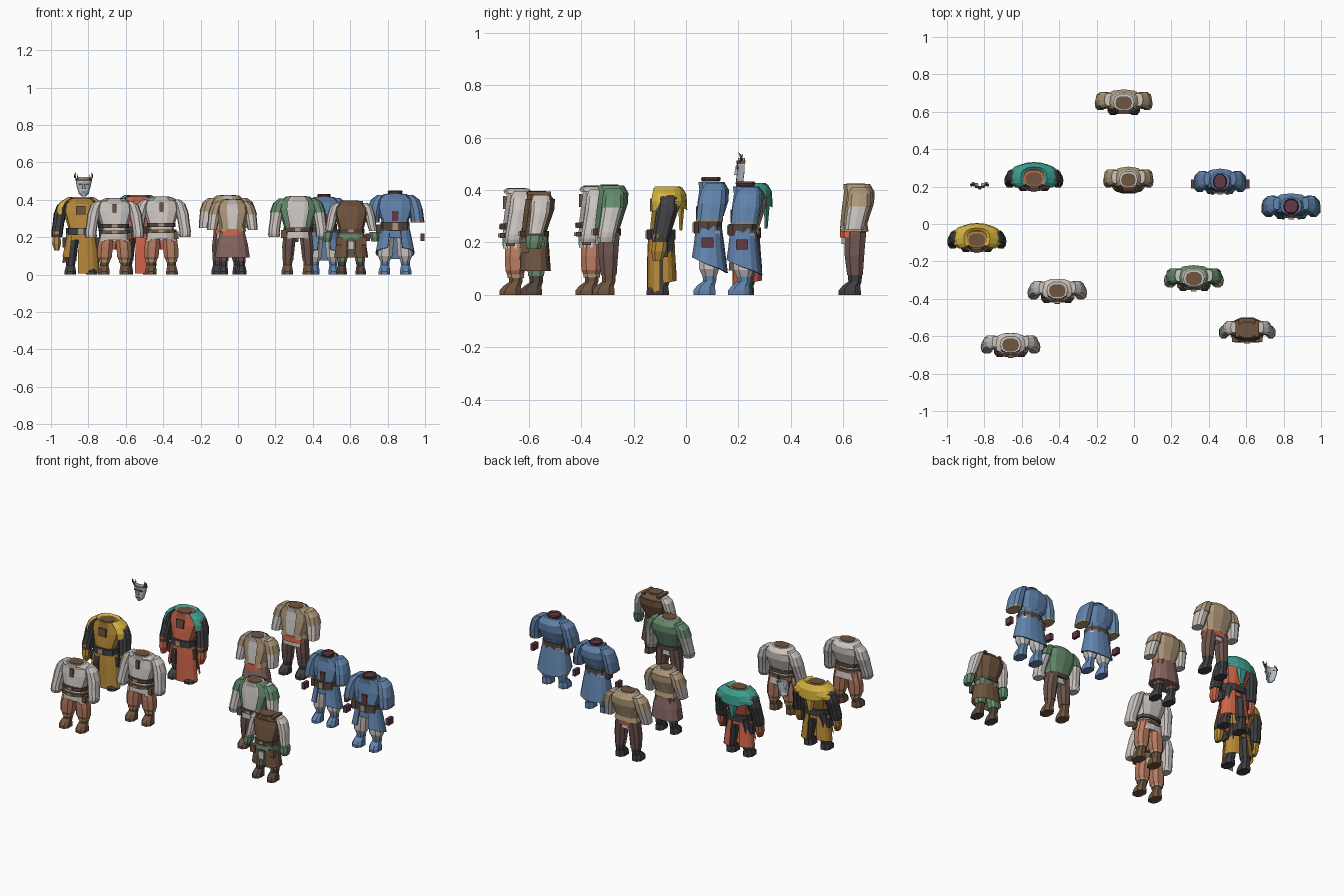
import bpy, bmesh
from math import sin, cos, pi

COL = dict(white=(.60, .56, .53), rust=(.48, .2, .12), brown=(.16, .09, .05), dark=(.09, .06, .05),
           tan=(.42, .31, .19), red=(.62, .13, .07), teal=(.05, .36, .28), green=(.13, .26, .15),
           yellow=(.68, .46, .05), orange=(.48, .25, .04), black=(.05, .05, .055), blue=(.12, .23, .42),
           maroon=(.13, .04, .06), umber=(.15, .09, .08), grey=(.45, .5, .56), skirt=(.24, .13, .12))
O, S, PRE = (0, 0), (1, 1), ''


def mat(c):
    m = bpy.data.materials.get(c) or bpy.data.materials.new(c)
    m.diffuse_color = (*COL[c], 1)
    return m


def loft(name, secs, color, n=10, arc=None, tilt=0, side=1, cap=True, sup=.8):
    """Stack of horizontal rings (cx, cy, z, rx, ry); arc = open sheet between two angles from the front."""
    bm, rings = bmesh.new(), []
    a0, a1 = arc or (pi / n, pi / n + 2 * pi)
    pw = lambda v: abs(v) ** sup * (1 if v > 0 else -1)
    for i, (cx, cy, z, rx, ry) in enumerate(secs):
        t = tilt if i == len(secs) - 1 else 0
        ring = []
        for k in range(n + 1 if arc else n):
            a = a0 + (a1 - a0) * k / n
            ring.append(bm.verts.new((O[0] + S[0] * side * (cx + rx * pw(sin(a))),
                                      O[1] + cy - ry * pw(cos(a)), S[1] * (z + t * cos(a)))))
        rings.append(ring)
    for p, q in zip(rings, rings[1:]):
        for k in range(n):
            j = (k + 1) if arc else (k + 1) % n
            bm.faces.new((p[k], p[j], q[j], q[k]))
    if cap and not arc:
        bm.faces.new(rings[0])
        bm.faces.new(rings[-1])
    bmesh.ops.recalc_face_normals(bm, faces=bm.faces)
    me = bpy.data.meshes.new(name)
    bm.to_mesh(me)
    bm.free()
    ob = bpy.data.objects.new(PRE + name, me)
    me.materials.append(mat(color))
    bpy.context.collection.objects.link(ob)
    return ob


def pair(name, secs, color, **k):
    for s, w in ((1, '_right'), (-1, '_left')):
        loft(name + w, secs, color, side=s, **k)


def box(name, c, size, color, side=1):
    x, y, z = c
    w, d, h = [v / 2 for v in size]
    loft(name, [(x, y, z - h, w * 1.414, d * 1.414), (x, y, z + h, w * 1.414, d * 1.414)], color,
         n=4, side=side, sup=1)


def grow(secs, d):
    return [(x, y, z, rx + d, ry + d) for x, y, z, rx, ry in secs]


TORSO = [(0, -.008, .19, .072, .045), (0, -.008, .25, .066, .043), (0, 0, .29, .078, .048),
         (0, .012, .345, .096, .054), (0, .016, .385, .09, .052), (0, .006, .414, .056, .045)]
ARM = [(.078, .02, .402, .02, .03), (.098, .018, .378, .03, .038), (.112, .015, .33, .034, .041),
       (.12, .004, .28, .031, .037), (.127, -.005, .235, .031, .035), (.127, -.01, .205, .029, .033)]
LEG = [(.04, .002, .235, .036, .043), (.05, -.002, .15, .036, .04), (.053, 0, .075, .03, .032)]
BOOT = [(.057, -.02, 0, .033, .045), (.057, -.02, .016, .033, .045), (.056, -.014, .034, .029, .036),
        (.055, 0, .05, .025, .027), (.053, 0, .095, .029, .03)]
PUFF = [(.04, .002, .235, .036, .042), (.05, -.002, .15, .043, .042), (.053, -.002, .095, .041, .04),
        (.054, 0, .068, .026, .029)]


def start(name, x, y, sx=1, sz=1):
    global O, S, PRE
    O, S, PRE = (x, y), (sx, sz), name + '_'


def body(top, sleeve, trousers, boots, inner='brown', leg=LEG, arm=ARM):
    loft('torso', TORSO, top)
    loft('neck_lining', [(0, .003, .40, .045, .036), (0, .003, .417, .045, .036)], inner)
    if sleeve:
        pair('sleeve', arm, sleeve)
    pair('trouser_leg', leg, trousers, n=8)
    pair('boot', BOOT, boots, n=8)


def belt(z, h, color, r=.006, rx=.068, ry=.045):
    loft('belt', grow([(0, -.006, z, rx, ry), (0, -.006, z + h, rx, ry)], r), color)
    box('buckle', (0, -.008 - ry - r + .003, z + h / 2), (.03, .01, h * .8), 'tan')


# loose shirts with puffed trousers
for i, (x, y, sz) in enumerate([(-.41, -.36, 1), (-.66, -.65, .98)]):
    start('shirt%d' % (i + 1), x, y, 1, sz)
    body('white', 'white', 'rust', 'brown', leg=PUFF)
    pair('cuff', [(.126, -.01, .2, .028, .032), (.126, -.008, .215, .034, .037)], 'white')
    loft('collar', [(0, .004, .412, .06, .047), (0, .004, .405, .075, .054), (0, .01, .395, .088, .057)],
         'white', arc=(.4, 2 * pi - .4))
    box('chest_opening', (0, -.042, .36), (.022, .012, .05), 'brown')
    belt(.255, .022, 'dark', .009)
    belt(.222, .018, 'brown', .012)
    pair('ankle_tie', [(.054, 0, .066, .031, .033), (.054, 0, .08, .033, .035)], 'tan', n=8)
    box('pouch', (.08, -.02, .21), (.025, .035, .04), 'brown')
    loft('shirt_tail', [(0, -.005, .23, .078, .05), (0, -.003, .18, .086, .053)], 'white',
         arc=(.6, 2 * pi - .6))

# green waistcoat
start('waistcoat', .32, -.295, 1, 1.01)
body('white', 'white', 'umber', 'brown')
loft('vest', grow(TORSO[1:], .007), 'green', arc=(.5, 2 * pi - .5))
pair('vest_shoulder', grow(ARM[:3], .004), 'green')
pair('cuff', [(.127, -.01, .198, .028, .032), (.127, -.008, .218, .034, .038)], 'white')
belt(.225, .025, 'dark', .01)
box('pouch', (-.075, -.03, .215), (.03, .03, .04), 'brown')

# tan jerkins, one with trousers and one with a skirt
SHORT = [(x, y, z, rx + .002, ry + .002) for x, y, z, rx, ry in ARM[:4]] + [(.125, -.002, .245, .03, .036)]
for name, x, y, sx, sz in [('jerkin', -.055, .645, 1, 1.02), ('gown', -.03, .232, .87, .97)]:
    start(name, x, y, sx, sz)
    body('white', 'white', 'umber', 'black', arm=SHORT)
    loft('jerkin', grow(TORSO[1:], .007), 'tan', arc=(.25, 2 * pi - .25))
    pair('cap_sleeve', grow(ARM[:3], .006), 'tan')
    loft('sash', grow([(0, -.008, .215, .07, .045), (0, -.006, .25, .068, .045)], .007), 'red')
    loft('jerkin_hem', [(0, -.005, .265, .078, .052), (0, -.004, .238, .085, .056)], 'tan',
         arc=(.4, 2 * pi - .4))
    if name == 'gown':
        loft('skirt', [(0, -.005, .235, .078, .05), (0, -.005, .17, .097, .06), (0, -.005, .095, .11, .066)],
             'skirt', n=12)

# wizardly blue coats with detached gloves
WIDE = [(.075, .02, .41, .02, .034), (.098, .015, .385, .032, .048), (.112, .008, .335, .036, .054),
        (.12, 0, .275, .036, .052)]
for name, x, y, sx, sz, hem in [('blue_coat', .84, .09, 1, 1.04, .11), ('blue_dress_coat', .46, .222, .9, 1, .105)]:
    start(name, x, y, sx, sz)
    body('blue', 'blue', 'white', 'blue', 'maroon', arm=WIDE, leg=PUFF)
    pair('sleeve_hem', [(.12, 0, .268, .036, .052), (.12, 0, .277, .038, .054)], 'tan')
    for part, dz, g, c in (('coat_skirt', 0, 0, 'blue'), ('coat_hem', -.008, .001, 'tan')):
        top = [(0, -.004, .255, .074, .05), (0, -.003, .18, .091, .06)] if part == 'coat_skirt' else []
        low = [(0, 0, hem, .105, .07)]
        ob = loft(part, top + low if top else [], c, arc=(.3, 2 * pi - .3), n=14, tilt=.03) if top else None
        if ob:
            ob.modifiers.new('cloth', 'SOLIDIFY').thickness = .006
    loft('lapel', grow(TORSO[2:], .006), 'blue', arc=(.35, 2 * pi - .35))
    box('undershirt', (0, -.044, .3), (.035, .015, .05), 'maroon')
    belt(.225, .045, 'dark', .01)
    box('pouch', (-.088, -.01, .235), (.03, .04, .045), 'dark')
    for s in (1, -1):
        box('glove', (.148 / sx * .99, -.008, .192), (.022, .046, .038), 'maroon', s)
    loft('neck_ring', [(0, .005, .418, .036, .036), (0, .005, .426, .04, .04), (0, .005, .432, .036, .036)],
         'dark', cap=False)

# long robes with a draped cowl
GLOVE = [(.129, -.008, .235, .029, .034), (.13, -.012, .205, .023, .03), (.13, -.016, .17, .025, .03),
         (.129, -.02, .132, .014, .02)]
for name, x, y, cowl, cloth, sz in [('gold_robe', -.84, -.088, 'yellow', 'orange', .98),
                                    ('red_robe', -.535, .238, 'teal', 'red', 1.01)]:
    start(name, x, y, 1, sz)
    body(cloth, 'black', 'black', 'black')
    pair('glove', GLOVE, cloth, n=8)
    for k, (a, b, z) in enumerate([(-.1, 1.5, .015), (1.6, 2.9, .045), (3.4, 4.8, .06), (4.9, 5.7, .10)]):
        loft('robe_panel_%d' % k, [(0, -.006, .25, .073, .05), (0, -.006, .16, .087, .054), (0, -.004, z, .1, .058)],
             cloth, arc=(a, b), n=4, tilt=-.01)
    loft('cowl', [(0, .012, .412, .052, .042), (0, .012, .422, .07, .055), (0, .014, .395, .112, .07),
                  (0, .014, .365, .132, .074), (0, .014, .335, .137, .07)], cowl, arc=(.75, 2 * pi - .75),
         n=12, tilt=-.015)
    loft('cowl_fold', [(0, .016, .418, .075, .058), (0, .018, .39, .1, .072), (0, .018, .36, .1, .075)],
         cowl, arc=(1.3, 2 * pi - 1.3), tilt=.03)
    loft('hood_tail', [(0, .066, .39, .05, .014), (0, .07, .33, .035, .012), (0, .068, .25, .012, .006)], cowl, n=6)
    belt(.215, .04, 'black', .012)
    for s in (1, -1):
        box('hip_pouch', (.085, -.005, .175), (.025, .045, .055), 'black', s)
    box('chest_strap', (0, -.04, .35), (.05, .02, .05), 'brown')

# leather-clad scout
start('scout', .605, -.572, .9, .95)
body('brown', None, 'green', 'dark')
pair('upper_sleeve', ARM[:2] + [(.113, .015, .33, .03, .037), (.122, .005, .28, .027, .032),
                                (.132, -.002, .245, .024, .028)], 'white')
pair('bracer', [(.136, -.004, .24, .03, .034), (.14, -.008, .21, .029, .034), (.142, -.01, .185, .022, .026)],
     'green', n=8)
loft('leather_skirt', [(0, -.005, .25, .074, .05), (0, -.005, .17, .09, .056), (0, -.004, .095, .102, .06)],
     'brown', arc=(.2, 2 * pi - .2), n=14)
loft('jerkin', grow(TORSO[1:5], .006), 'brown')
loft('green_sash', [(0, -.006, .2, .088, .056), (0, -.006, .225, .084, .053)], 'green')
belt(.235, .022, 'dark', .012)
for s in (1, -1):
    box('hip_pouch', (.07, -.045, .19), (.04, .03, .045), 'brown', s)
    box('shoulder_strap', (.058, .012, .408), (.022, .09, .014), 'brown', s)
box('apron_patch', (0, -.061, .165), (.035, .01, .05), 'white')

# horned mask floating above
start('mask', -.825, .237)
loft('face', [(0, -.006, .418, .012, .036), (0, -.004, .435, .028, .042), (0, 0, .47, .038, .042),
              (0, 0, .495, .043, .042), (0, 0, .522, .036, .038)], 'grey', arc=(-1.3, 1.3), n=8
     ).modifiers.new('shell', 'SOLIDIFY').thickness = .004
loft('brow_band', [(0, 0, .5, .045, .045), (0, 0, .513, .044, .044)], 'brown', arc=(-1.4, 1.4), n=8)
loft('nose', [(0, -.045, .458, .01, .01), (0, -.043, .495, .004, .004)], 'grey', n=5)
box('mouth', (0, -.044, .441), (.026, .006, .006), 'dark')
for s in (1, -1):
    box('eye', (.017, -.04, .484), (.016, .008, .008), 'dark', s)
pair('antler', [(.03, -.03, .505, .006, .006), (.046, -.025, .518, .005, .005), (.047, -.03, .535, .004, .004),
                (.042, -.038, .545, .001, .001)], 'brown', n=5)
pair('antler_tine', [(.034, -.03, .51, .004, .004), (.031, -.02, .538, .001, .001)], 'brown', n=5)
